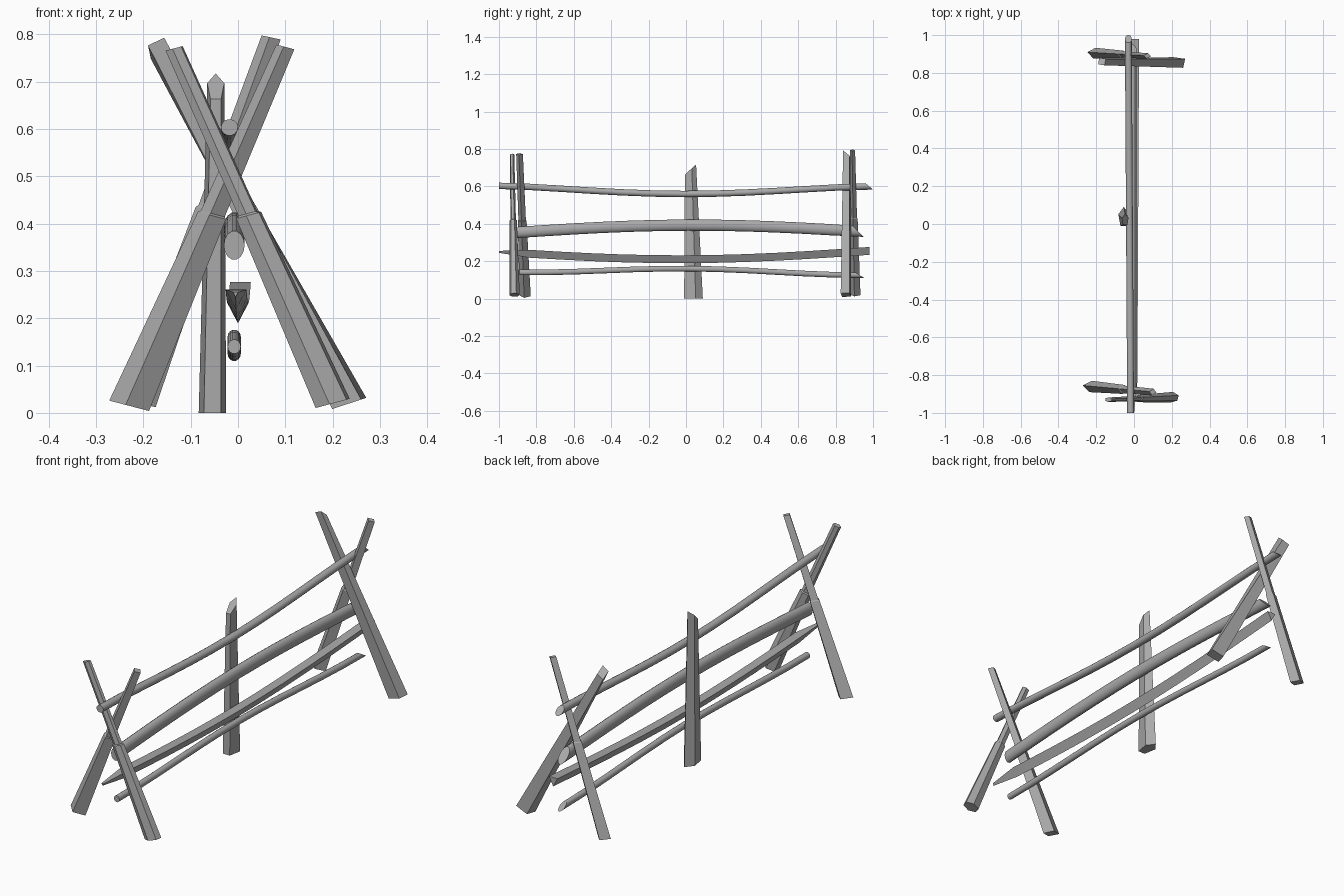
import bpy, bmesh, math
from mathutils import Vector

cube = bpy.data.objects.get("Cube")
if cube:
    bpy.data.objects.remove(cube, do_unlink=True)

wood = bpy.data.materials.new("weathered grey wood")
wood.use_nodes = True
wood.diffuse_color = (0.4, 0.4, 0.4, 1)
wood.node_tree.nodes["Principled BSDF"].inputs["Base Color"].default_value = wood.diffuse_color


def section(sides, turn):
    """Regular polygon, turned by degrees and fitted to a box of half size one."""
    angles = [math.radians(turn) + math.tau * i / sides for i in range(sides)]

    def fit(values):
        low, high = min(values), max(values)
        return [2 * (v - low) / (high - low) - 1 for v in values]

    return list(zip(fit([math.cos(a) for a in angles]), fit([math.sin(a) for a in angles])))


def loft(name, rings, smooth):
    """Skin a list of equal-length rings and cap both ends."""
    bm = bmesh.new()
    loops = [[bm.verts.new(p) for p in ring] for ring in rings]
    count = len(loops[0])
    for lower, upper in zip(loops, loops[1:]):
        for i in range(count):
            j = (i + 1) % count
            bm.faces.new((lower[i], lower[j], upper[j], upper[i]))
    bm.faces.new(loops[0])
    bm.faces.new(loops[-1])
    bmesh.ops.recalc_face_normals(bm, faces=bm.faces)
    mesh = bpy.data.meshes.new(name)
    bm.to_mesh(mesh)
    bm.free()
    mesh.materials.append(wood)
    obj = bpy.data.objects.new(name, mesh)
    bpy.context.collection.objects.link(obj)
    if smooth:
        bpy.ops.object.select_all(action='DESELECT')
        obj.select_set(True)
        bpy.context.view_layer.objects.active = obj
        bpy.ops.object.shade_smooth_by_angle(angle=math.radians(40))


def post(name, foot, top, foot_size, top_size, sides, turn, lap=1, top_bevel=0):
    """Hewn post cut nearly square to its lean; above the lap joint it is thinned by a factor."""
    foot, top = Vector(foot), Vector(top)
    foot_size, top_size = Vector(foot_size), Vector(top_size)
    lean = (foot.x - top.x) / (top.z - foot.z) * 0.6
    stations = [(0, 1, 0), (1, 1, top_bevel)]
    if lap < 1:
        stations[1:1] = [(0.53, 1, 0), (0.535, lap, 0)]
    rings = []
    for t, thin, bevel in stations:
        centre = foot.lerp(top, t)
        width, depth = foot_size.lerp(top_size, t) * (thin if t < 1 else 1)
        rings.append([centre + Vector((u * width, v * depth, u * width * lean + v * depth * bevel))
                      for u, v in section(sides, turn)])
    loft(name, rings, smooth=False)


def rail(name, front, back, size, bow, power, sides=14, turn=0, slant=0, tip=1):
    """Bowed rail; the back end is cut at a slant and the front end may taper to a tip."""
    front, back = Vector(front), Vector(back)
    steps = 12
    rings = []
    for k in range(steps + 1):
        t = k / steps
        centre = front.lerp(back, t)
        centre.z += bow * math.sin(math.pi * t) ** power
        scale = tip if k == 0 else 1
        cut = slant if k == steps else 0
        rings.append([centre + Vector((u * size[0] * scale, -cut * v * size[1], v * size[1] * scale))
                      for u, v in section(sides, turn)])
    loft(name, rings, smooth=True)


# Front crossed pair
post("front_post_left_foot", (0.2, -0.917, 0.02), (-0.135, -0.93, 0.77),
     (0.036, 0.028), (0.018, 0.012), sides=6, turn=20, lap=0.75)
post("front_post_right_foot", (-0.23, -0.86, 0.015), (0.1, -0.89, 0.773),
     (0.042, 0.03), (0.019, 0.018), sides=4, turn=-10, lap=0.85)

# Back crossed pair
post("back_post_left_foot", (0.235, 0.855, 0.02), (-0.17, 0.86, 0.77),
     (0.036, 0.028), (0.02, 0.02), sides=4, turn=35, top_bevel=-0.9)
post("back_post_right_foot", (-0.21, 0.905, 0.02), (0.07, 0.89, 0.793),
     (0.036, 0.028), (0.02, 0.014), sides=4, turn=-10, lap=0.85)

# Middle upright with a slanted top
post("middle_post", (-0.054, 0.04, 0), (-0.047, 0.024, 0.69),
     (0.029, 0.05), (0.018, 0.03), sides=5, turn=90, top_bevel=0.9)

# Rails from top to bottom
rail("top_rail", (-0.018, -1, 0.603), (-0.03, 0.98, 0.6),
     (0.018, 0.017), bow=-0.042, power=1.5, slant=1.2)
rail("thick_rail", (-0.008, -0.9, 0.354), (-0.008, 0.92, 0.36),
     (0.022, 0.03), bow=0.036, power=1, slant=1)
rail("split_rail", (-0.005, -1, 0.25), (0.005, 0.98, 0.255),
     (0.022, 0.021), bow=-0.042, power=1, sides=3, turn=-90, tip=0.25)
rail("bottom_rail", (-0.008, -0.89, 0.14), (-0.008, 0.93, 0.125),
     (0.014, 0.015), bow=0.028, power=2, slant=1.6)
